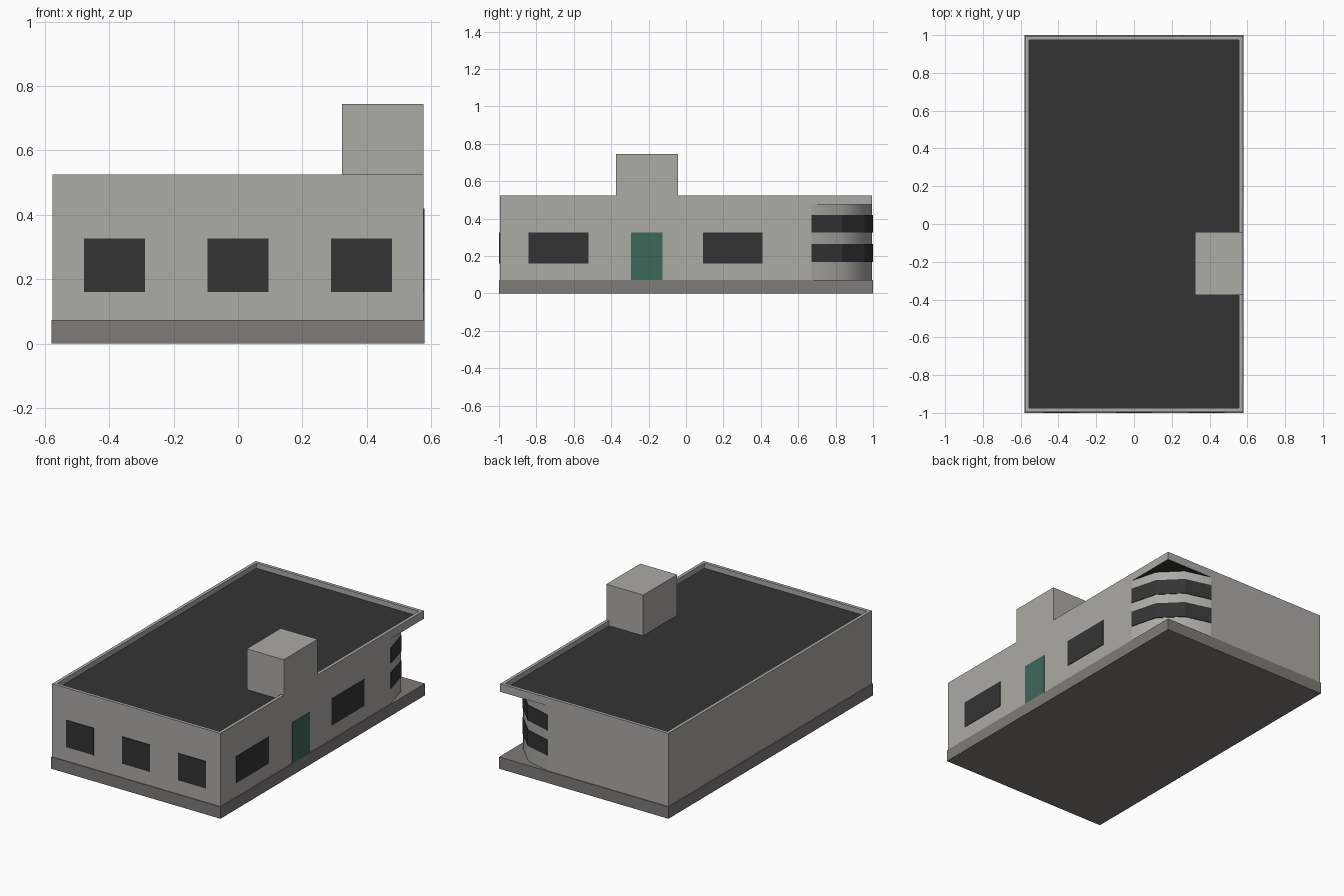
import bpy, bmesh, math

cube = bpy.data.objects.get("Cube")
if cube:
    bpy.data.objects.remove(cube, do_unlink=True)


def material(name, r, g, b):
    m = bpy.data.materials.new(name)
    m.use_nodes = True
    m.diffuse_color = (r, g, b, 1)
    m.node_tree.nodes["Principled BSDF"].inputs["Base Color"].default_value = (r, g, b, 1)
    return m


wall = material("pale_grey_wall", 0.41, 0.405, 0.385)
plinth = material("warm_grey_plinth", 0.21, 0.197, 0.184)
dark = material("charcoal_roof", 0.034, 0.034, 0.034)
glass = material("dark_glass", 0.034, 0.034, 0.036)
green = material("green_door", 0.046, 0.135, 0.102)


def finish(name, bm, *mats):
    bmesh.ops.recalc_face_normals(bm, faces=bm.faces)
    me = bpy.data.meshes.new(name)
    bm.to_mesh(me)
    bm.free()
    for m in mats:
        me.materials.append(m)
    ob = bpy.data.objects.new(name, me)
    bpy.context.collection.objects.link(ob)
    return ob


def prism_mesh(points, z0, z1):
    """Upright prism over a plan outline."""
    bm = bmesh.new()
    bottom = bm.faces.new([bm.verts.new((x, y, z0)) for x, y in points])
    top = bmesh.ops.extrude_face_region(bm, geom=[bottom], use_keep_orig=True)
    for v in top["geom"]:
        if isinstance(v, bmesh.types.BMVert):
            v.co.z = z1
    return bm


def rect(x0, x1, y0, y1):
    return [(x0, y0), (x1, y0), (x1, y1), (x0, y1)]


def box(name, x0, x1, y0, y1, z0, z1, mat):
    return finish(name, prism_mesh(rect(x0, x1, y0, y1), z0, z1), mat)


W, D = 0.576, 0.995            # half width and depth of the walls
BASE, EAVES, TOP = 0.073, 0.475, 0.525
R, STEPS = 0.325, 3            # rounded back corner


def arc(r):
    return [(W - R + r * math.cos(a), D - R + r * math.sin(a))
            for a in (math.pi / 2 * i / STEPS for i in range(STEPS + 1))]


# Plinth
box("plinth", -0.58, 0.58, -1, 1, 0, BASE, plinth)

# Main walls, with the rounded corner left to a smooth panel
bm = prism_mesh([(-W, -D), (W, -D)] + arc(R) + [(-W, D)], BASE, EAVES)
bm.normal_update()
curved = [f for f in bm.faces if abs(f.normal.x) > 0.1 and abs(f.normal.y) > 0.1]
bmesh.ops.delete(bm, geom=curved, context="FACES")
finish("main_walls", bm, wall)

# Smooth curved corner wall
bm = bmesh.new()
columns = [[bm.verts.new((x, y, z)) for z in (BASE, EAVES)] for x, y in arc(R)]
for a, b in zip(columns, columns[1:]):
    bm.faces.new((a[0], b[0], b[1], a[1])).smooth = True
corner = finish("curved_corner", bm, wall)

# Window bands wrapping the corner
for name, z0, z1 in (("lower_band", 0.168, 0.265), ("upper_band", 0.325, 0.42)):
    finish(name, prism_mesh(arc(R + 0.004) + arc(R - 0.004)[::-1], z0, z1), glass)

# Roof tray: parapet fascia, sunken dark deck and dark soffit
bm = prism_mesh(rect(-W, W, -D, D), EAVES, TOP)
bmesh.ops.recalc_face_normals(bm, faces=bm.faces)
bm.normal_update()
top = max(bm.faces, key=lambda f: f.calc_center_median().z)
soffit = min(bm.faces, key=lambda f: f.calc_center_median().z)
soffit.material_index = 1
bmesh.ops.inset_region(bm, faces=[top], thickness=0.028)
deck = bmesh.ops.extrude_face_region(bm, geom=[top])
bmesh.ops.delete(bm, geom=[top], context="FACES")
for g in deck["geom"]:
    if isinstance(g, bmesh.types.BMVert):
        g.co.z = 0.493
    elif isinstance(g, bmesh.types.BMFace):
        g.material_index = 1
finish("roof_and_parapet", bm, wall, dark)

# Rooftop stair house, flush with the side wall
box("roof_house", 0.323, W, -0.375, -0.043, 0.49, 0.745, wall)

# Front windows
for i, x in enumerate((-0.384, 0, 0.384)):
    box(f"front_window_{i + 1}", x - 0.095, x + 0.095, -D - 0.004, -D + 0.003, 0.16, 0.327, glass)

# Side windows and door
for i, y in enumerate((-0.682, 0.25)):
    box(f"side_window_{i + 1}", W - 0.003, W + 0.003, y - 0.16, y + 0.16, 0.16, 0.325, glass)
box("side_door", W - 0.003, W + 0.004, -0.295, -0.125, BASE, 0.325, green)
